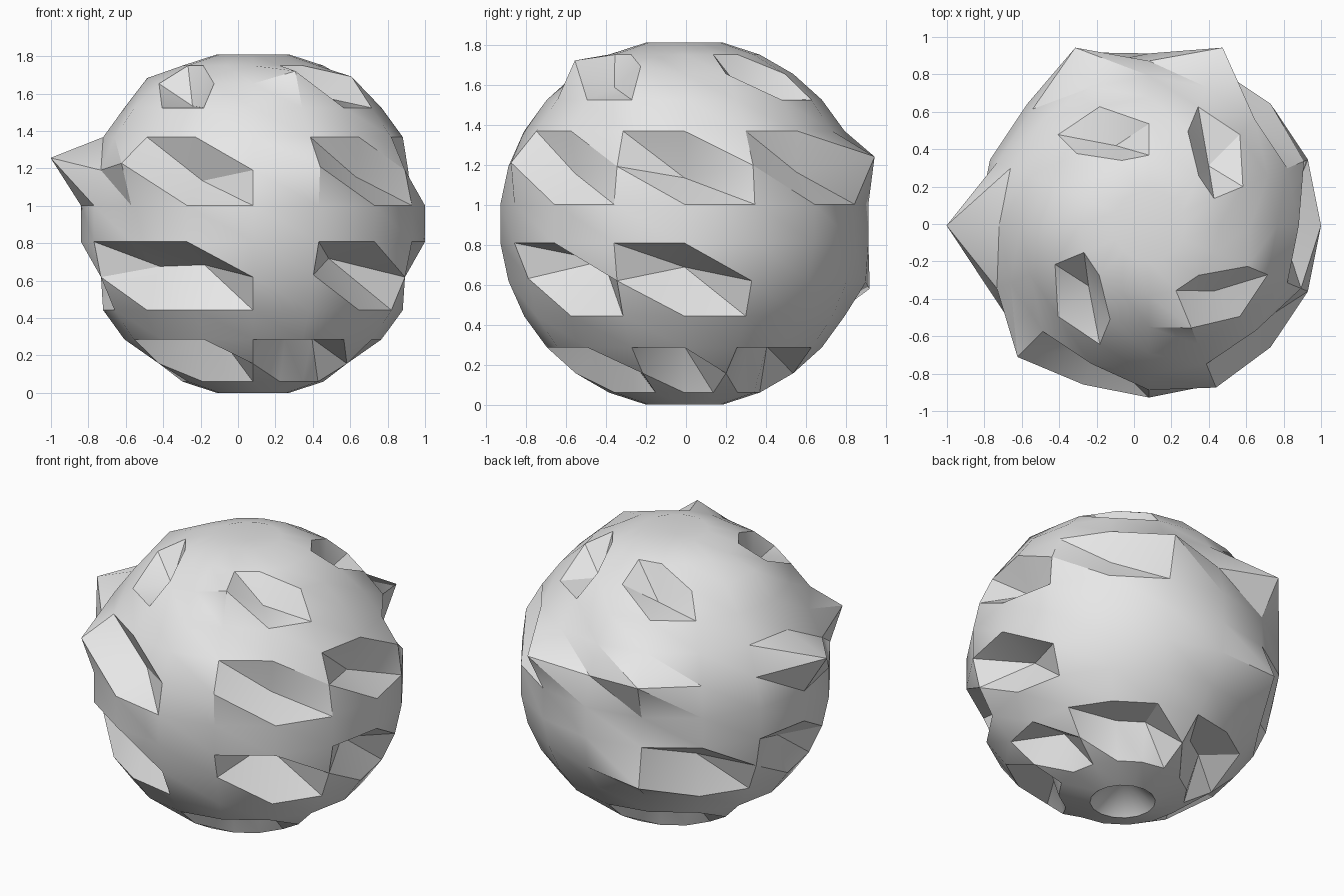
import bpy
import bmesh
from math import sin, cos, radians

if "Cube" in bpy.data.objects:
    bpy.data.objects.remove(bpy.data.objects["Cube"], do_unlink=True)

RADIUS, CX, CY, CZ = 0.925, 0.08, -0.008, 0.905
SEGMENTS, STEP = 16, 12

# Dented and raised points: latitude -> {segment: radial scale}
bumps = {
    54: {2: .83, 5: .85, 8: 1.04, 10: .84, 13: 1.09, 14: .91, 15: 1.05},
    18: {0: .8, 1: 1.02, 2: .9, 3: 1.17, 5: 1.17, 8: 1.23,
         10: 1.13, 11: .8, 13: 1.066, 14: .88},
    -18: {0: .76, 4: 1.03, 5: 1.14, 6: .8, 8: .83, 10: .8,
          11: .77, 13: .96, 14: .65},
    -54: {k: .82 for k in (0, 2, 3, 5, 6, 8, 10, 11, 13, 14)},
}
TOP_POLE, BOTTOM_POLE = .94, .78

# Rock skin: rings of points, each pushed in or out along its radius
bm = bmesh.new()


def point(lat, seg, scale=1.0):
    r, a, t = RADIUS * scale, radians(seg * 360 / SEGMENTS), radians(lat)
    return bm.verts.new((CX + r * cos(t) * cos(a),
                         CY + r * cos(t) * sin(a),
                         CZ + r * sin(t)))


rings = [[point(lat, s, bumps.get(lat, {}).get(s, 1.0)) for s in range(SEGMENTS)]
         for lat in range(-78, 79, STEP)]
bottom = point(-90, 0, BOTTOM_POLE)
top = point(90, 0, TOP_POLE)

for s in range(SEGMENTS):
    n = (s + 1) % SEGMENTS
    for low, high in zip(rings, rings[1:]):
        bm.faces.new((low[s], low[n], high[s]))
        bm.faces.new((low[n], high[n], high[s]))
    bm.faces.new((rings[0][n], rings[0][s], bottom))
    bm.faces.new((rings[-1][s], rings[-1][n], top))

mesh = bpy.data.meshes.new("dented_rock")
bm.to_mesh(mesh)
bm.free()
rock = bpy.data.objects.new("dented_rock", mesh)
bpy.context.collection.objects.link(rock)

# Stone colour
stone = bpy.data.materials.new("stone_grey")
stone.use_nodes = True
colour = (.8, .8, .8, 1)
stone.diffuse_color = colour
for node in stone.node_tree.nodes:
    if node.type == "BSDF_PRINCIPLED":
        node.inputs["Base Color"].default_value = colour
mesh.materials.append(stone)

# Soft shading with crisp dent edges
bpy.ops.object.select_all(action="DESELECT")
rock.select_set(True)
bpy.context.view_layer.objects.active = rock
bpy.ops.object.shade_smooth_by_angle(angle=radians(30))
